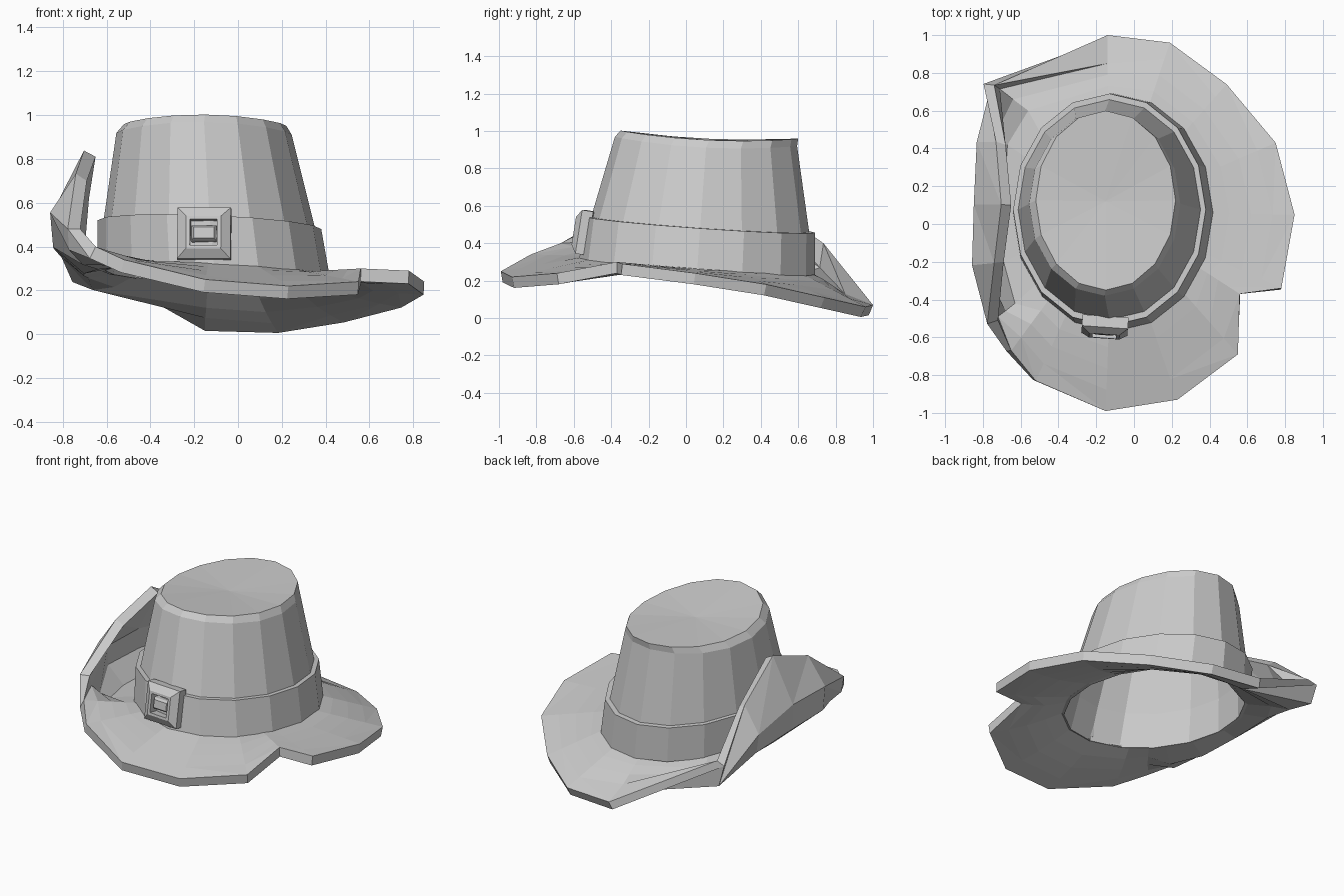
import bpy, bmesh
from math import sin, cos, tau, radians
from mathutils import Vector, Matrix

if "Cube" in bpy.data.objects:
    bpy.data.objects.remove(bpy.data.objects["Cube"])

SIDES = 16


def loft(name, rings, closed=False, flip=False, cap=None, thick=0):
    """Skin rings of points; optionally close the loop, fan to a centre, add thickness.
    Flipped skins run inner ring to outer ring; their last strip is triangulated."""
    bm = bmesh.new()
    vs = [[bm.verts.new(p) for p in r] for r in rings]
    pairs = list(zip(vs, vs[1:])) + ([(vs[-1], vs[0])] if closed else [])
    for a, b in pairs:
        n = len(a)
        for i in range(n):
            j = (i + 1) % n
            if flip and b is vs[-1]:
                bm.faces.new([a[i], b[i], b[j]])
                bm.faces.new([a[i], b[j], a[j]])
            else:
                f = [a[i], a[j], b[j], b[i]]
                bm.faces.new(f[::-1] if flip else f)
    if cap:
        c = bm.verts.new(cap)
        n = len(vs[-1])
        for i in range(n):
            bm.faces.new([vs[-1][i], vs[-1][(i + 1) % n], c])
    me = bpy.data.meshes.new(name)
    bm.to_mesh(me)
    bm.free()
    ob = bpy.data.objects.new(name, me)
    bpy.context.collection.objects.link(ob)
    if thick:
        m = ob.modifiers.new("thickness", 'SOLIDIFY')
        m.thickness, m.offset = thick, -1
    return ob


def oval(cx, cy, rx, ry, z, tilt_y=0.07, tilt_x=0.04, lift=0):
    """Tilted oval ring; lift raises the front and back ends."""
    pts = []
    for i in range(SIDES):
        c, s = cos(tau * i / SIDES), sin(tau * i / SIDES)
        pts.append((cx + rx * c, cy + ry * s,
                    z - tilt_y * ry * s - tilt_x * rx * c + lift * s * s))
    return pts


# Crown: open shell with a bevelled, slightly dished top
loft("crown", [
    oval(-0.11, 0.06, 0.515, 0.615, 0.27),
    oval(-0.13, 0.075, 0.485, 0.585, 0.49),
    oval(-0.155, 0.107, 0.40, 0.487, 0.915, 0.05, 0.01, 0.03),
    oval(-0.15, 0.125, 0.37, 0.475, 0.955, 0.045, 0.01, 0.026),
], cap=(-0.15, 0.12, 0.95), thick=0.02)

# Hat band
loft("hat_band", [
    oval(-0.11, 0.06, 0.505, 0.605, 0.275),
    oval(-0.11, 0.06, 0.53, 0.63, 0.275),
    oval(-0.13, 0.075, 0.51, 0.615, 0.50),
    oval(-0.13, 0.075, 0.475, 0.575, 0.50),
], closed=True)

# Brim: outer edge counter-clockwise from the right, notched and turned up on the left
edge = [(.85, .05, .24), (.75, .43, .18), (.49, .74, .11), (.19, .96, .06), (-.14, 1, .07),
        (-.74, .735, .40), (-.68, .42, .62), (-.65, .10, .81), (-.69, -.20, .70),
        (-.72, -.51, .48), (-.65, -.67, .40), (-.52, -.83, .34), (-.15, -.99, .25),
        (.23, -.93, .22), (.55, -.69, .24), (.56, -.37, .30), (.78, -.34, .29)]
# Valley, lower fold and upper fold points of the turned-up stations
fold = {4: ((-.14, .73, .21), (-.14, .79, .17), (-.14, .85, .13)),
        5: ((-.56, .60, .25), (-.64, .66, .25), (-.71, .715, .27)),
        6: ((-.67, .42, .29), (-.76, .42, .38), (-.775, .42, .47)),
        7: ((-.69, .10, .30), (-.79, .10, .41), (-.79, .10, .54)),
        8: ((-.69, -.20, .31), (-.795, -.21, .42), (-.80, -.21, .54)),
        9: ((-.63, -.42, .33), (-.68, -.46, .36), (-.72, -.49, .41))}
rows = [[] for _ in range(5)]
for i, p in enumerate(edge):
    p = Vector(p)
    dx, dy = (p.x + 0.11) / 0.5, (p.y - 0.06) / 0.6
    r = (dx * dx + dy * dy) ** 0.5
    base = Vector((-0.11 + 0.5 * dx / r, 0.06 + 0.6 * dy / r, 0))
    base.z = 0.285 - 0.07 * (base.y - 0.06) - 0.04 * (base.x + 0.11)
    mids = fold.get(i, [base.lerp(p, t) for t in (0.25, 0.5, 0.75)])
    for row, q in zip(rows, (base, *mids, p)):
        row.append(q)
brim = loft("brim", rows, flip=True, thick=0.06)

# Thin the brim towards the head opening
group = brim.vertex_groups.new(name="thickness")
for k, weight in enumerate((0.2, 0.6, 0.9, 1, 1)):
    n = len(edge)
    group.add(list(range(k * n, k * n + n)), weight, 'REPLACE')
brim.modifiers["thickness"].vertex_group = group.name


# Buckle: bevelled square frame with a raised centre bar
def rect(w, h, y):
    return [(-w, y, -h), (w, y, -h), (w, y, h), (-w, y, h)]


place = (Matrix.Translation((-0.155, -0.555, 0.46))
         @ Matrix.Rotation(radians(-4), 4, 'Z') @ Matrix.Rotation(radians(-9), 4, 'X'))
frame = loft("buckle_frame", [rect(.122, .118, .05), rect(.122, .118, -.01),
                              rect(.08, .075, -.04), rect(.062, .06, -.04),
                              rect(.062, .06, .05)], closed=True)
bar = loft("buckle_bar", [rect(.057, .04, .05), rect(.057, .035, -.015),
                          rect(.047, .025, -.03)], cap=(0, -.03, 0))
for ob in (frame, bar):
    ob.matrix_world = place
